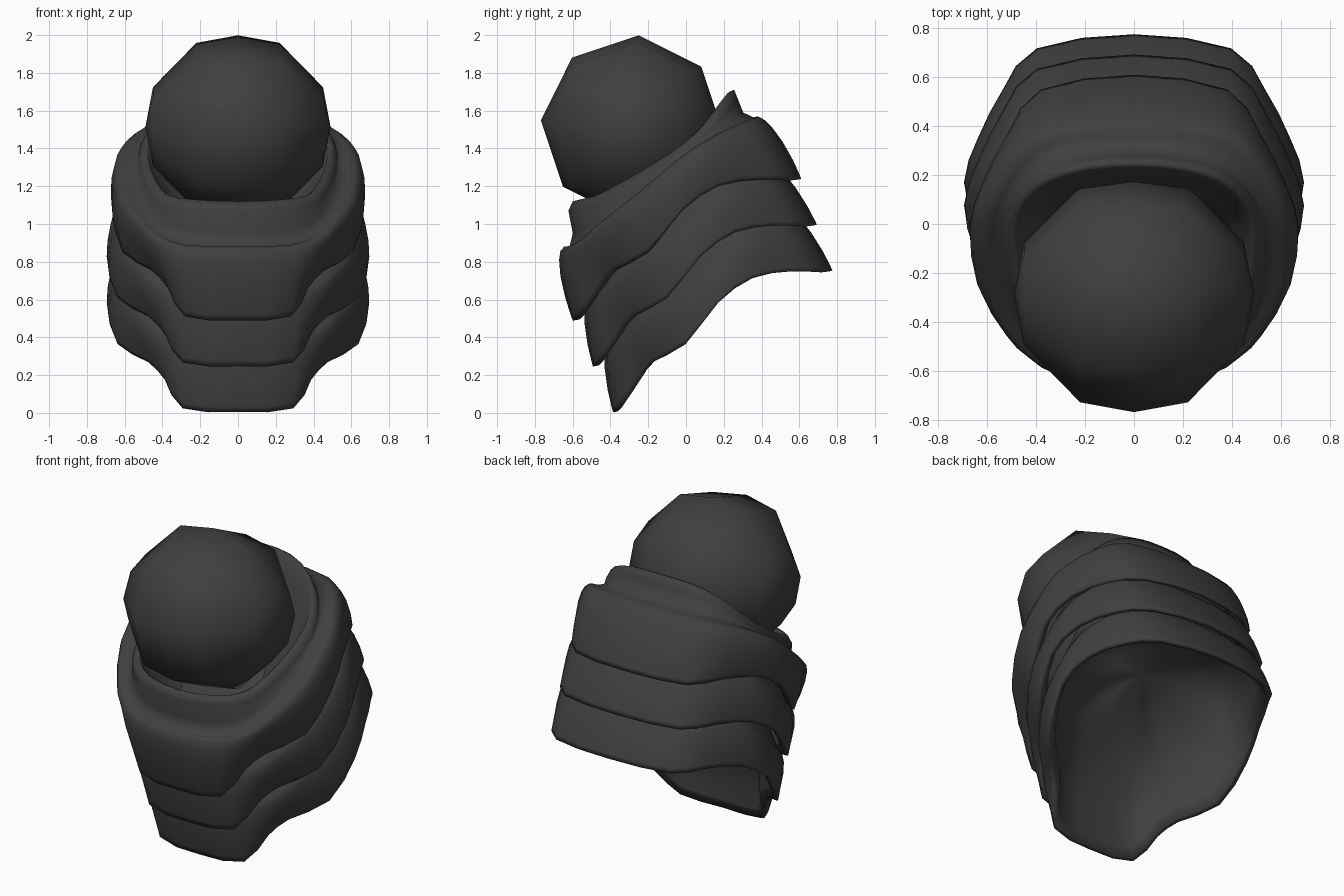
import bpy, bmesh, math
from mathutils import Vector

if "Cube" in bpy.data.objects:
    bpy.data.objects.remove(bpy.data.objects["Cube"], do_unlink=True)

charcoal = bpy.data.materials.new("charcoal")
charcoal.use_nodes = True
charcoal.diffuse_color = (0.05, 0.05, 0.05, 1)
charcoal.node_tree.nodes["Principled BSDF"].inputs["Base Color"].default_value = charcoal.diffuse_color


def loft(name, loops):
    """Skin a stack of closed loops; loops of zero size become poles."""
    bm = bmesh.new()
    rows = [[bm.verts.new(p) for p in loop] for loop in loops]
    count = len(rows[0])
    for low, high in zip(rows, rows[1:]):
        for i in range(count):
            j = (i + 1) % count
            bm.faces.new((low[i], low[j], high[j], high[i]))
    bmesh.ops.remove_doubles(bm, verts=bm.verts, dist=0.0005)
    bmesh.ops.recalc_face_normals(bm, faces=bm.faces)
    for face in bm.faces:
        face.smooth = True
    mesh = bpy.data.meshes.new(name)
    bm.to_mesh(mesh)
    bm.free()
    mesh.materials.append(charcoal)
    obj = bpy.data.objects.new(name, mesh)
    bpy.context.collection.objects.link(obj)
    return obj


def mirrored(half):
    """Close a front-to-back half outline and round it with in-between points."""
    pts = [Vector(p) for p in half]
    pts += [Vector((-p.x, p.y, p.z)) for p in pts[-2:0:-1]]
    n = len(pts)
    smooth = []
    for i, p in enumerate(pts):
        q, before, after = pts[(i + 1) % n], pts[i - 1], pts[(i + 2) % n]
        smooth += [p, (p + q) * .5625 - (before + after) * .0625]
    return smooth


def flat_shrink(loop, factor, y, dz):
    """Shrink a loop sideways towards the upright axis at y, then lift it."""
    return [Vector((p.x * factor, y + (p.y - y) * factor, p.z + dz)) for p in loop]


# Half outlines from the front middle to the back middle
hem = mirrored([(0, -.60, .49), (.28, -.57, .51), (.37, -.46, .66), (.455, -.38, .755),
                (.61, -.20, .85), (.665, -.02, 1.07), (.61, .17, 1.2), (.51, .38, 1.235),
                (.38, .55, 1.23), (0, .61, 1.24)])
shoulder = mirrored([(0, -.645, .88), (.28, -.6, .89), (.42, -.53, .94), (.5, -.45, 1.01),
                     (.6, -.26, 1.16), (.61, -.02, 1.36), (.57, .12, 1.45), (.48, .26, 1.52),
                     (.34, .36, 1.56), (0, .38, 1.57)])
rim = mirrored([(0, -.6, 1.12), (.24, -.56, 1.13), (.36, -.48, 1.15), (.42, -.4, 1.19),
                (.48, -.22, 1.29), (.5, -.02, 1.42), (.46, .1, 1.53), (.36, .19, 1.64),
                (.2, .24, 1.7), (0, .255, 1.71)])


def band(top, bottom):
    """Loops of a fabric band with a round shoulder and a turned-in hem."""
    loops = []
    for t in (0, .06, .18, .4, .7, .92):
        swell = .1 * math.sqrt(t) * (1 - t)
        loops.append([a.lerp(b, t) + Vector((a.x, a.y + .1, 0)).normalized() * swell
                      for a, b in zip(top, bottom)])
    loops.append(bottom)
    loops.append(flat_shrink(bottom, .95, 0, .005))
    loops.append(flat_shrink(bottom, .91, 0, .06))
    return loops


# Upper band flows into the neck collar
valley = flat_shrink([a.lerp(b, .5) for a, b in zip(rim, shoulder)], .96, -.05, -.05)
collar = [flat_shrink(rim, .5, -.2, -.35), flat_shrink(rim, .9, -.2, -.1),
          flat_shrink(rim, .95, -.2, -.01), rim, flat_shrink(rim, 1.05, -.15, -.05), valley,
          flat_shrink(shoulder, .95, -.1, -.005)]
loft("collar_and_upper_band", collar + band(shoulder, hem))


# Two lower bands repeat the upper one, stepping down and back
def step(loop, n):
    return [Vector((p.x * 1.045, p.y * (1 - .02 * n) + .095 * n, p.z - .243 * n)) for p in loop]


tucked = flat_shrink(shoulder, .94, -.1, 0)
hidden_top = flat_shrink(shoulder, .85, -.1, .15)
for n, name in ((1, "middle_band"), (2, "lower_band")):
    loft(name, [step(hidden_top, n)] + band(step(tucked, n), step(hem, n)))

# Hollow lining under the lowest band
base = flat_shrink(step(hem, 2), .91, 0, .06)
centre = Vector((0, .18, .45))
dome = []
for k in range(7):
    a = math.radians(15 * k)
    lift = Vector((0, -.1, .5)) * math.sin(a)
    dome.append([centre + (p - centre) * math.cos(a) + lift for p in base])
lining = loft("lining", dome)
lining.data.flip_normals()

# Faceted round head
ball = []
for x, r in ((-.49, 0), (-.45, .21), (-.22, .445), (0, .485), (.22, .445), (.45, .21), (.49, 0)):
    angles = [math.radians(45 * k - 4) for k in range(8)]
    ball.append([Vector((x, -.285 + r * math.cos(a), 1.515 + r * math.sin(a))) for a in angles])
loft("head", ball)
